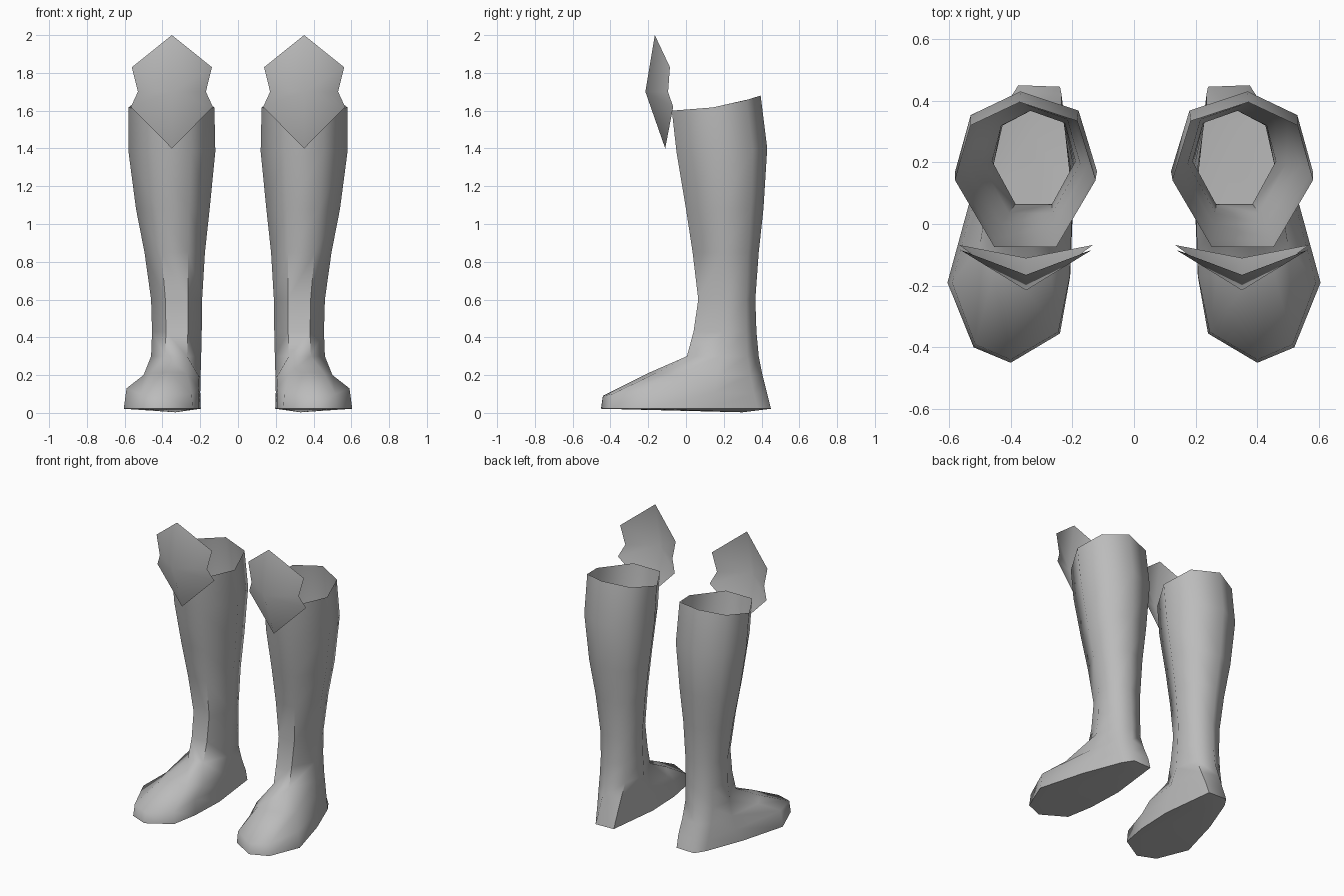
import bpy, bmesh, math

if "Cube" in bpy.data.objects:
    bpy.data.objects.remove(bpy.data.objects["Cube"])

grey = bpy.data.materials.new("plain_grey")
grey.diffuse_color = (0.5, 0.5, 0.5, 1)
grey.use_nodes = True
grey.node_tree.nodes["Principled BSDF"].inputs["Base Color"].default_value = grey.diffuse_color

# Seven-sided leg section in a unit box:
# back, back outer, outer, front outer, front inner, inner, back inner
SECTION = [(.54, 1), (.89, .84), (1, .46), (.72, 0), (.28, 0), (0, .46), (.13, .87)]
# The front corners repeat so the leg has the same ten columns as the foot
COLUMNS = [0, 1, 2, 3, 3, 3, 4, 4, 5, 6]

# Leg levels: height, x min, x max, y min, y max, rise of the back
LEG = [
    (1.60, .125, .58, -.075, .395, .08),
    (1.38, .12, .58, -.05, .43, .02),
    (1.08, .15, .54, .0, .41, 0),
    (.85, .175, .495, .035, .385, 0),
    (.60, .19, .46, .065, .367, 0),
    (.43, .192, .455, .04, .373, 0),
    (.30, .195, .46, .005, .385, 0),
]

# Foot levels, same column order
INSTEP = [(.355, .405, .2), (.43, .34, .2), (.47, .17, .2), (.50, -.07, .2),
          (.455, -.16, .21), (.37, -.19, .215), (.27, -.17, .21),
          (.205, -.09, .19), (.198, .12, .2), (.235, .375, .2)]
WELT = [(.365, .43, .1), (.425, .36, .1), (.50, .15, .11), (.59, -.19, .13),
        (.515, -.39, .10), (.40, -.44, .09), (.245, -.35, .10),
        (.208, -.17, .13), (.20, .08, .11), (.235, .42, .1)]
SOLE = [(.375, .45), (.42, .38), (.52, .12), (.605, -.19), (.52, -.40),
        (.40, -.45), (.24, -.355), (.207, -.17), (.197, .08), (.24, .445)]


def finish(bm, name, angle):
    mesh = bpy.data.meshes.new(name)
    bm.to_mesh(mesh)
    bm.free()
    mesh.materials.append(grey)
    for p in mesh.polygons:
        p.use_smooth = True
    mesh.set_sharp_from_angle(angle=math.radians(angle))
    obj = bpy.data.objects.new(name, mesh)
    bpy.context.collection.objects.link(obj)


def leg_ring(z, x0, x1, y0, y1, rise):
    pts = [(x0 + u * (x1 - x0), y0 + v * (y1 - y0), z + rise * v * v)
           for u, v in SECTION]
    return [pts[i] for i in COLUMNS]


def boot(side, name):
    bm = bmesh.new()
    levels = [leg_ring(*level) for level in LEG]
    levels += [INSTEP, WELT, [(x, y, .022) for x, y in SOLE]]
    rings = [[bm.verts.new((side * x, y, z)) for x, y, z in ring] for ring in levels]
    for a, b in zip(rings, rings[1:]):
        for i in range(10):
            j = (i + 1) % 10
            bm.faces.new((a[i], a[j], b[j], b[i]))
    # Slightly bulged sole
    centre = bm.verts.new((side * .33, .3, .003))
    for i in range(10):
        bm.faces.new((rings[-1][i], rings[-1][(i + 1) % 10], centre))
    bmesh.ops.remove_doubles(bm, verts=bm.verts[:], dist=.0005)
    bmesh.ops.recalc_face_normals(bm, faces=bm.faces[:])
    # The open shell faces outward: its sole must point down
    bm.normal_update()
    bm.faces.ensure_lookup_table()
    lowest = min(bm.faces, key=lambda f: f.calc_center_median().z)
    if lowest.normal.z > 0:
        bmesh.ops.reverse_faces(bm, faces=bm.faces[:])
    finish(bm, name, 60)


def knee_plate(side, name):
    bm = bmesh.new()
    # Notched outline folded around a raised centre point
    half = [(.212, -.085, 1.83), (.18, -.095, 1.70), (.217, -.068, 1.62)]
    outline = [(0, -.165, 2.0)] + half + [(0, -.11, 1.40)]
    outline += [(-x, y, z) for x, y, z in reversed(half)]
    verts = [bm.verts.new((side * .35 + x, y, z)) for x, y, z in outline]
    centre = bm.verts.new((side * .35, -.215, 1.70))
    for i in range(8):
        bm.faces.new((verts[(i + 1) % 8], verts[i], centre))
    bm.normal_update()
    if sum(f.normal.y for f in bm.faces) > 0:
        bmesh.ops.reverse_faces(bm, faces=bm.faces[:])
    finish(bm, name, 70)


for side, label in ((1, "right"), (-1, "left")):
    boot(side, label + "_boot")
    knee_plate(side, label + "_knee_plate")
